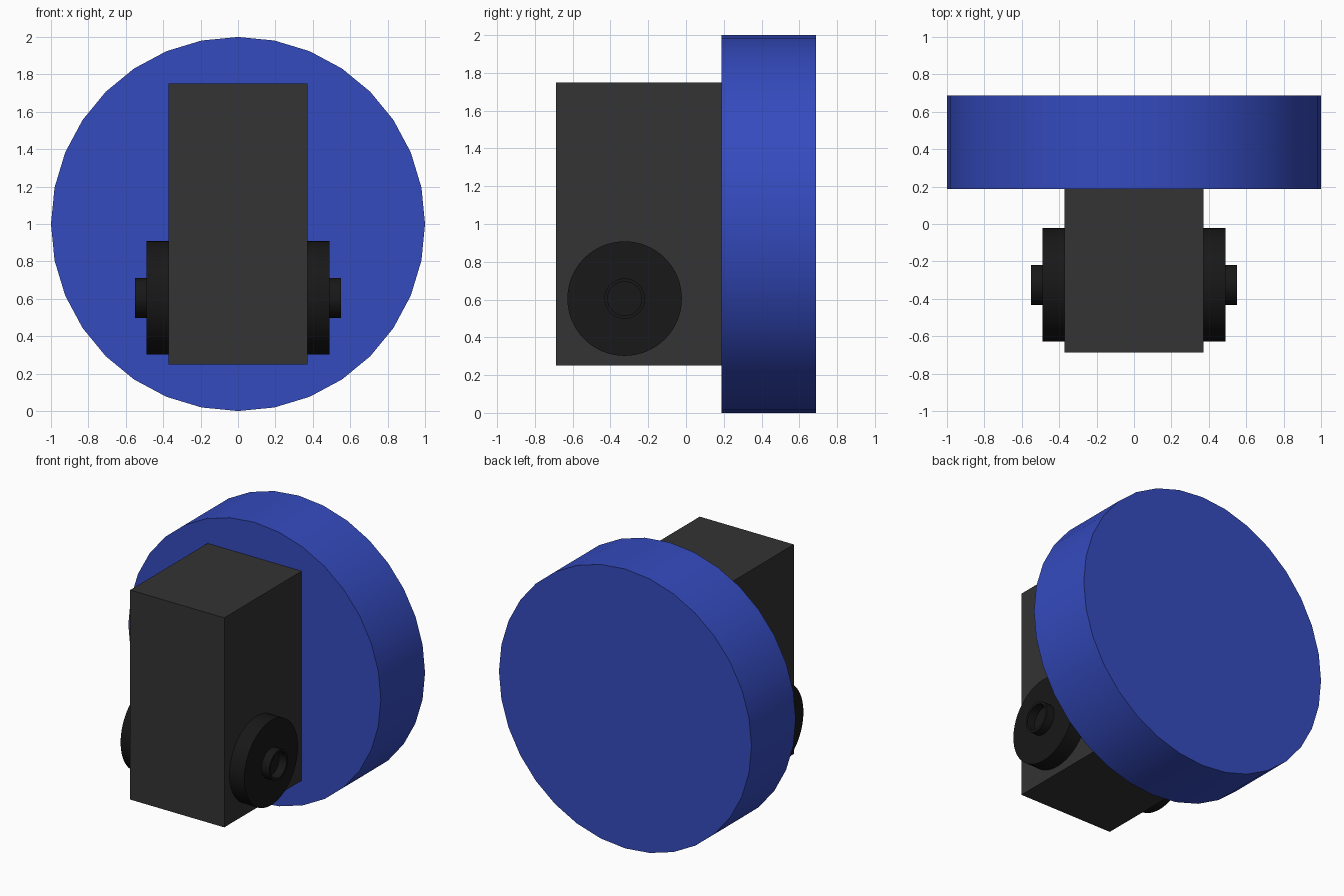
import bpy, bmesh, math
from mathutils import Matrix

if "Cube" in bpy.data.objects:
    bpy.data.objects.remove(bpy.data.objects["Cube"])


def material(name, color):
    mat = bpy.data.materials.new(name)
    mat.diffuse_color = (*color, 1)
    mat.use_nodes = True
    mat.node_tree.nodes["Principled BSDF"].inputs["Base Color"].default_value = mat.diffuse_color
    return mat


blue = material("blue", (0.035, 0.07, 0.52))
dark_grey = material("dark_grey", (0.033, 0.033, 0.033))
black = material("black", (0.009, 0.009, 0.009))


def finish(name, bm, mat, smooth=False):
    bmesh.ops.recalc_face_normals(bm, faces=bm.faces)
    mesh = bpy.data.meshes.new(name)
    bm.to_mesh(mesh)
    bm.free()
    mesh.materials.append(mat)
    obj = bpy.data.objects.new(name, mesh)
    bpy.context.collection.objects.link(obj)
    if smooth:
        bpy.ops.object.select_all(action='DESELECT')
        bpy.context.view_layer.objects.active = obj
        obj.select_set(True)
        bpy.ops.object.shade_smooth_by_angle(angle=math.radians(30))
    return obj


def lathe_x(name, profile, center, side, steps, mat):
    """Revolve (x, radius) points around an axis parallel to x."""
    bm = bmesh.new()
    verts = [bm.verts.new((side * x, 0, r)) for x, r in profile]
    edges = [bm.edges.new(pair) for pair in zip(verts, verts[1:])]
    bmesh.ops.spin(bm, geom=verts + edges, cent=(0, 0, 0), axis=(1, 0, 0),
                   angle=math.tau, steps=steps)
    bmesh.ops.remove_doubles(bm, verts=bm.verts, dist=1e-5)
    bmesh.ops.translate(bm, verts=bm.verts, vec=center)
    return finish(name, bm, mat, smooth=True)


# Large round disc at the back
bm = bmesh.new()
bmesh.ops.create_cone(bm, cap_ends=True, segments=32, radius1=1, radius2=1, depth=0.5,
                      matrix=Matrix.Translation((0, 0.4375, 1)) @ Matrix.Rotation(math.pi / 2, 4, 'X'))
finish("back_disc", bm, blue, smooth=True)

# Upright box body
bm = bmesh.new()
bmesh.ops.create_cube(bm, size=1, matrix=Matrix.Translation((0, -0.25, 1))
                      @ Matrix.Diagonal((0.745, 0.875, 1.5, 1)))
finish("box_body", bm, dark_grey)

# Side knobs with a hollow hub ring
knob = [(0.36, 0), (0.36, 0.303), (0.49, 0.303), (0.49, 0.107), (0.55, 0.107),
        (0.55, 0.09), (0.49, 0.09), (0.49, 0)]
for label, side in (("right", 1), ("left", -1)):
    lathe_x(label + "_knob", knob, (0, -0.325, 0.605), side, 64, black)
